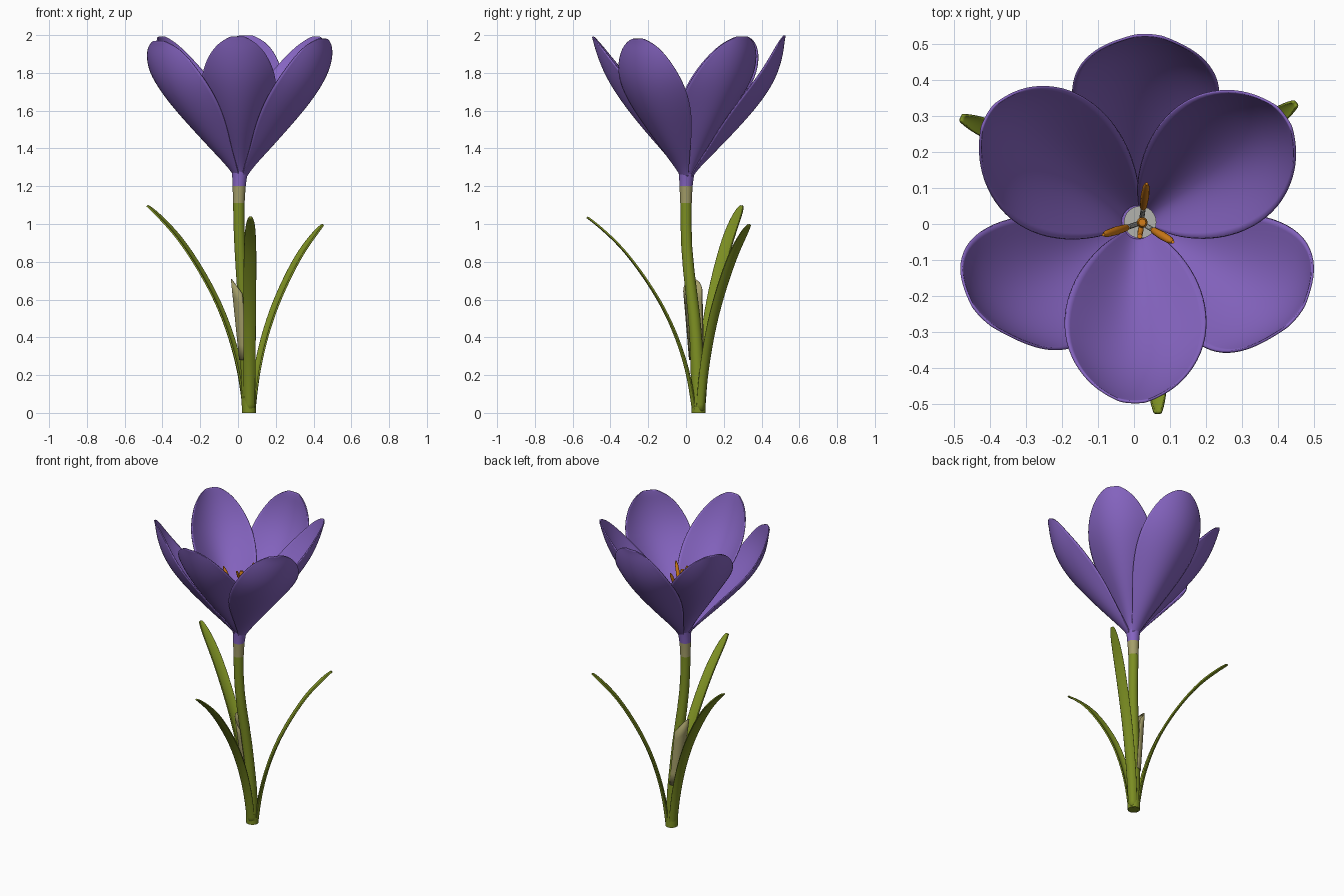
import bpy, bmesh, math
from mathutils import Vector

if "Cube" in bpy.data.objects:
    bpy.data.objects.remove(bpy.data.objects["Cube"])


def mat(name, r, g, b):
    m = bpy.data.materials.new(name)
    m.diffuse_color = (r, g, b, 1)
    m.use_nodes = True
    m.node_tree.nodes["Principled BSDF"].inputs["Base Color"].default_value = m.diffuse_color
    return m


PURPLE = mat("petal purple", 0.24, 0.13, 0.54)
GREEN = mat("leaf green", 0.20, 0.27, 0.016)
TAN = mat("sheath tan", 0.37, 0.34, 0.14)
ORANGE = mat("stamen orange", 0.66, 0.21, 0.01)
PALE = mat("throat pale", 0.45, 0.45, 0.42)


def grid(name, rows, material, closed=False, caps=False, subsurf=0, thick=0):
    """Skin rows of points into a surface."""
    bm = bmesh.new()
    vs = [[bm.verts.new(p) for p in row] for row in rows]
    n = len(rows[0])
    for a, b in zip(vs, vs[1:]):
        for i in range(n if closed else n - 1):
            j = (i + 1) % n
            bm.faces.new((a[i], a[j], b[j], b[i]))
    if caps:
        bm.faces.new(vs[0])
        bm.faces.new(vs[-1])
    bmesh.ops.recalc_face_normals(bm, faces=bm.faces)
    me = bpy.data.meshes.new(name)
    bm.to_mesh(me)
    bm.free()
    me.materials.append(material)
    ob = bpy.data.objects.new(name, me)
    bpy.context.collection.objects.link(ob)
    if subsurf:
        m = ob.modifiers.new("smooth", 'SUBSURF')
        m.levels = m.render_levels = subsurf
    if thick:
        m = ob.modifiers.new("thickness", 'SOLIDIFY')
        m.thickness = thick
        m.offset = 0
    bpy.ops.object.select_all(action='DESELECT')
    ob.select_set(True)
    bpy.context.view_layer.objects.active = ob
    bpy.ops.object.shade_smooth_by_angle(angle=math.radians(50))
    return ob


def tube(name, pts, material, sides=24):
    """Tube through (x, y, z, radius) points with level rings."""
    rows = [[(x + r * math.cos(2 * math.pi * i / sides),
              y + r * math.sin(2 * math.pi * i / sides), z)
             for i in range(sides)] for x, y, z, r in pts]
    return grid(name, rows, material, closed=True, caps=True)


# stem, pale collar and flower tube
tube("stem", [(.058, .067, 0, .037), (.055, .065, .1, .037), (.05, .06, .25, .036),
              (.042, .052, .4, .033), (.035, .042, .52, .032), (.027, .028, .64, .031),
              (.018, .014, .76, .030), (.010, .004, .88, .029), (.005, 0, 1.0, .029),
              (.004, 0, 1.12, .030)], GREEN)
tube("stem_collar", [(.004, 0, 1.11, .031), (.005, 0, 1.15, .032), (.006, 0, 1.20, .035)], TAN)
tube("flower_tube", [(.006, 0, 1.20, .035), (.008, .002, 1.24, .038),
                     (.011, .004, 1.28, .044), (.012, .005, 1.30, .047)], PURPLE)

# papery sheath wrapped round the stem, slanted top with its point on the left
rows = []
for k in range(6):
    t = k / 5
    row = []
    for i in range(17):
        a = math.pi + math.radians(205) * (i / 16 - .5)
        r = .038 + .011 * t
        z = .28 + t * (.365 - .065 * math.cos(a))
        row.append((.046 - .033 * t + r * math.cos(a), .056 - .020 * t + r * math.sin(a), z))
    rows.append(row)
grid("sheath", rows, TAN, thick=.004)

# petals: (height, reach, half width, cupping)
INNER = [(1.25, .025, .022, .008), (1.30, .053, .040, .025), (1.40, .138, .085, .085),
         (1.50, .227, .132, .125), (1.60, .308, .172, .145), (1.70, .380, .198, .135),
         (1.80, .437, .194, .100), (1.90, .475, .153, .058), (1.965, .492, .098, .024),
         (1.995, .500, .040, .004)]
OUTER = [(1.25, .027, .022, .006), (1.30, .062, .040, .015), (1.40, .165, .088, .050),
         (1.50, .262, .138, .085), (1.60, .353, .180, .105), (1.70, .430, .206, .105),
         (1.80, .482, .202, .080), (1.90, .508, .160, .048), (1.965, .514, .103, .020),
         (1.995, .520, .042, .004)]
CX, CY = .014, .005


def petal(name, profile, angle, reach, top, skew):
    """One cupped petal; skew swings one edge outward and the other inward."""
    out = Vector((math.cos(angle), math.sin(angle), 0))
    side = Vector((-out.y, out.x, 0))
    rows = []
    for z, r, w, cup in profile:
        row = []
        for i in range(9):
            s = i / 4 - 1
            sk = skew * s * (z - 1.25) / .75 * w / .2
            p = out * (r * reach - cup * s * s + sk) + side * (w * s)
            row.append(p + Vector((CX, CY, 1.25 + (z - 1.25) * top)))
        rows.append(row)
    grid(name, rows, PURPLE, subsurf=2, thick=.007)


for i, (deg, reach, skew) in enumerate(((36, 1.0, 0), (145, 1.03, -.02), (268, 1.0, 0))):
    petal(f"inner_petal_{i + 1}", INNER, math.radians(deg), reach, .995, skew)
for i, (deg, reach, top, skew) in enumerate(((87, 1.0, 1.003, 0), (211, .98, .965, -.05),
                                             (329, .98, .98, .03))):
    petal(f"outer_petal_{i + 1}", OUTER, math.radians(deg), reach, top, skew)

# leaves: (fraction of height, fraction of reach, half width)
LEAF = [(0, 0, .028), (.18, .045, .030), (.35, .135, .032), (.5, .25, .033), (.63, .385, .034),
        (.76, .55, .034), (.86, .70, .033), (.94, .86, .028), (.98, .95, .020), (1.0, 1.0, .010)]


def leaf(name, tip, width=1.0):
    base = Vector((.06, .067, 0))
    d = Vector((tip[0], tip[1], 0)) - base
    reach = d.length
    out = d.normalized()
    side = Vector((-out.y, out.x, 0))
    rows = []
    for fz, fd, w in LEAF:
        row = []
        for i in range(7):
            s = i / 3 - 1
            dip = .016 * (1 - fz) + .002
            p = base + out * (.03 + fd * (reach - .03) - dip * s * s) + side * (w * width * s)
            p.z = fz * tip[2] + .003 * fz * s * s
            row.append(p)
        rows.append(row)
    grid(name, rows, GREEN, subsurf=2, thick=.009)


leaf("leaf_left", (-.48, .295, 1.095))
leaf("leaf_right", (.45, .335, .995), .88)
leaf("leaf_front", (.066, -.525, 1.035), .95)

# throat, stamens and style
tube("throat", [(.015, .005, 1.29, .03), (.017, .005, 1.325, .045)], PALE)
for i, (x, y) in enumerate(((.035, .112), (-.085, -.03), (.108, -.05))):
    bx, by = .02 + (x - .02) * .35, .003 + (y - .003) * .35
    tube(f"filament_{i + 1}", [(.02, .004, 1.31, .007), (bx, by, 1.53, .007)], PALE, 10)
    pts = []
    for t, r in ((0, .005), (.1, .010), (.5, .012), (.85, .010), (1, .004)):
        pts.append((bx + (x - bx) * t, by + (y - by) * t, 1.52 + .165 * t, r))
    tube(f"anther_{i + 1}", pts, ORANGE, 12)
tube("style", [(.02, .004, 1.31, .007), (.022, .004, 1.58, .008),
               (.023, .004, 1.65, .015), (.023, .004, 1.67, .010)], ORANGE, 12)
tube("stigma_lobe", [(.022, .004, 1.60, .006), (.018, -.02, 1.64, .008),
                     (.016, -.034, 1.68, .007)], ORANGE, 10)
